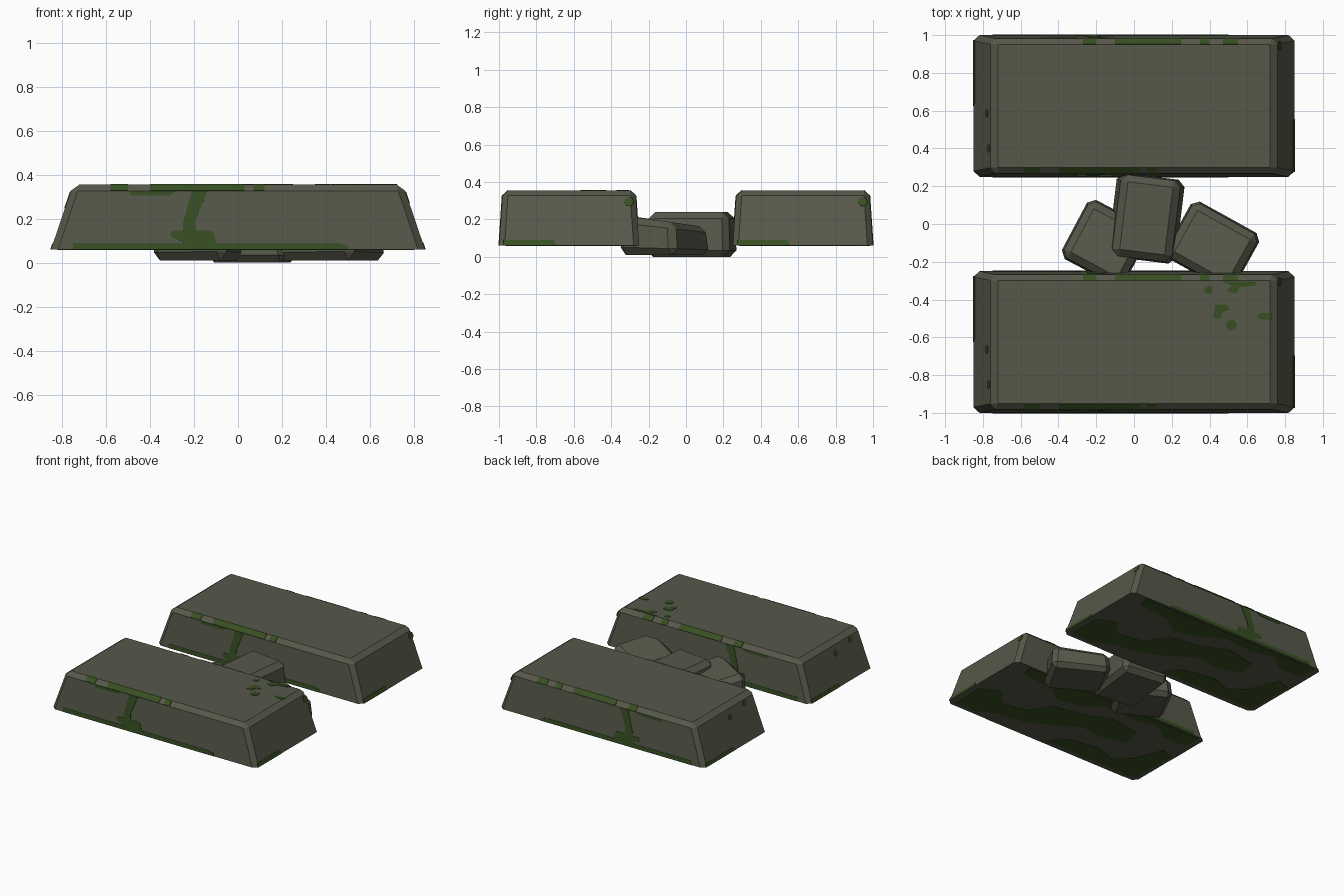
import bpy, bmesh, math
from mathutils import Vector, Matrix

if "Cube" in bpy.data.objects:
    bpy.data.objects.remove(bpy.data.objects["Cube"])


def material(name, color):
    m = bpy.data.materials.new(name)
    m.diffuse_color = (*color, 1)
    m.use_nodes = True
    m.node_tree.nodes["Principled BSDF"].inputs["Base Color"].default_value = m.diffuse_color
    return m


STONE = material("grey olive stone", (0.095, 0.099, 0.068))
MOSS = material("dark green moss", (0.038, 0.078, 0.016))

Z0, Z1, ZB = 0.06, 0.355, 0.326        # slab base, top, start of top chamfer
HX, HY, TX, TY = 0.85, 0.375, 0.75, 0.355   # half sizes at base and top
CH = 0.03                              # chamfer width


def finish(bm, name, mat):
    me = bpy.data.meshes.new(name)
    bm.to_mesh(me)
    bm.free()
    me.materials.append(mat)
    ob = bpy.data.objects.new(name, me)
    bpy.context.collection.objects.link(ob)
    return ob


def block(name, base, top, z0, z1, chamfer, keep_base, slope=0, yaw=0, loc=(0, 0)):
    """Chamfered tapered block; slope lowers the top towards +y."""
    bm = bmesh.new()
    bmesh.ops.create_cube(bm, size=2)
    for v in bm.verts:
        up = v.co.z > 0
        hx, hy = top if up else base
        v.co = (v.co.x * hx, v.co.y * hy, z1 if up else z0)
    edges = [e for e in bm.edges
             if not keep_base or any(v.co.z > z0 + 1e-4 for v in e.verts)]
    bmesh.ops.bevel(bm, geom=edges, offset=chamfer, segments=1, affect='EDGES')
    bm.transform(Matrix.Translation((*loc, 0)) @ Matrix.Rotation(math.radians(yaw), 4, 'Z'))
    for v in bm.verts:
        v.co.z -= slope * (v.co.y - loc[1]) * (v.co.z - z0) / (z1 - z0)
    return finish(bm, name, STONE)


# Moss outlines. Long faces: (x, z)
LONG = [
    [(-.75, .06), (.50, .06), (.50, .08), (.44, .09), (-.10, .09), (-.11, .13),
     (-.12, .145), (-.19, .145), (-.195, .19), (-.14, .325), (-.21, .325),
     (-.25, .18), (-.25, .145), (-.30, .145), (-.31, .12), (-.28, .105),
     (-.24, .09), (-.75, .09)],
    [(-.49, .305), (-.31, .305), (-.28, .325), (-.49, .325)],
]
# Top chamfer strips (x start, x end) for the front and back edges
STRIPS = {-1: [(-.58, -.50), (-.40, .03), (.07, .12)],
          1: [(-.27, -.20), (-.10, .25), (.35, .40), (.47, .55)]}


def dot(u, v, r):
    return [(u + r * math.cos(k * math.pi / 4), v + r * math.sin(k * math.pi / 4))
            for k in range(8)]


# Short ends: (y from slab centre, z)
ENDS = {1: [[(-.35, .06), (-.07, .06), (-.08, .09), (-.35, .09)], dot(.32, .295, .025)],
        -1: [[(.0, .06), (.35, .06), (.35, .085), (.02, .085)],
             dot(-.04, .27, .022), dot(-.225, .30, .022)]}
# Underside: (x, y from slab centre)
UNDER = [
    [(-.80, .22), (-.80, .36), (.72, .36), (.70, .27), (.42, .24), (.30, .15),
     (.12, .18), (-.05, .29), (-.30, .27), (-.48, .31), (-.60, .22)],
    [(.80, -.34), (.80, -.08), (.66, -.02), (.55, -.14), (.36, -.10), (.25, .06),
     (.02, .10), (-.18, .19), (-.42, .14), (-.46, .0), (-.25, -.06), (-.08, -.03),
     (.08, -.14), (.28, -.24), (.5, -.27), (.62, -.34)],
    [(-.82, -.34), (-.02, -.34), (-.10, -.23), (-.35, -.18), (-.52, -.24),
     (-.64, -.12), (-.72, .08), (-.82, .05)],
]
# Small patches on the top of the front slab: (x, y from slab centre)
TOP = [dot(.395, .275, .022),
       [(.46, .32), (.65, .32), (.64, .30), (.56, .29), (.54, .255), (.49, .27), (.52, .30)],
       [(.43, .20), (.49, .20), (.51, .17), (.47, .16), (.46, .125), (.42, .125)],
       dot(.515, .09, .03),
       [(.65, .135), (.67, .155), (.725, .155), (.725, .12), (.67, .12)]]


def half(z, base, top):
    """Half size of the slab at height z, including the top chamfer."""
    at = lambda h: base + (top - base) * (h - Z0) / (Z1 - Z0)
    if z <= ZB:
        return at(z)
    return at(ZB) + (top - CH - at(ZB)) * (z - ZB) / (Z1 - ZB)


def moss(name, yc, extras):
    bm = bmesh.new()

    def add(points, outward):
        n = Vector(outward).normalized()
        f = bm.faces.new([bm.verts.new(Vector(p) + Vector((0, yc, 0)) + n * .003)
                          for p in points])
        f.normal_update()
        if f.normal.dot(n) < 0:
            f.normal_flip()

    for s in (-1, 1):
        for poly in LONG:
            add([(x, s * half(z, HY, TY), z) for x, z in poly], (0, s, .07))
        for a, b in STRIPS[s]:
            pts = [(a, ZB), (b, ZB), (b, Z1), (a, Z1)]
            add([(x, s * half(z, HY, TY), z) for x, z in pts], (0, s, 1))
        for poly in ENDS[s]:
            add([(s * half(z, HX, TX), y, z) for y, z in poly], (s, 0, .34))
    for poly in UNDER:
        add([(x, y, Z0) for x, y in poly], (0, 0, -1))
    for poly in extras:
        add([(x, y, Z1) for x, y in poly], (0, 0, 1))
    ob = finish(bm, name, MOSS)
    mod = ob.modifiers.new("thin plate", 'SOLIDIFY')
    mod.thickness, mod.offset = .004, -1


# Two large slabs with their moss
for label, yc, extras in (("front", -.625, TOP), ("back", .625, [])):
    block(label + "_slab", (HX, HY), (TX, TY), Z0, Z1, CH, True, loc=(0, yc))
    moss(label + "_slab_moss", yc, extras)

# Three smaller rubble stones in the gap
block("left_rubble", (.19, .18), (.175, .165), .01, .19, .035, False, .14, -28, (-.15, -.10))
block("middle_rubble", (.185, .225), (.155, .215), 0, .24, .035, False, 0, -7, (.065, .03))
block("right_rubble", (.21, .175), (.195, .16), .01, .19, .035, False, .14, -29, (.415, -.115))
